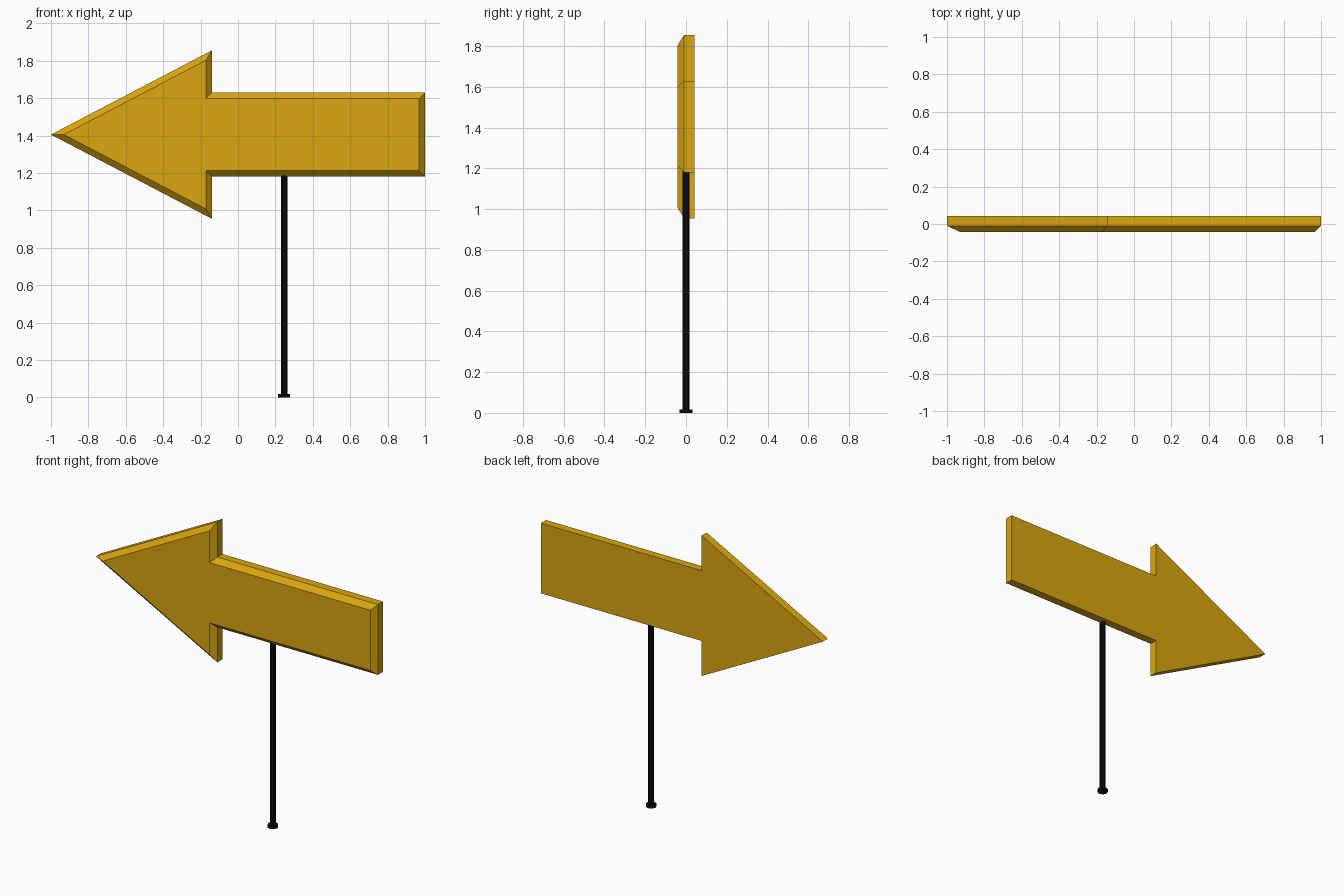
import bpy, bmesh, math
from mathutils import Vector

if "Cube" in bpy.data.objects:
    bpy.data.objects.remove(bpy.data.objects["Cube"])


def material(name, rgb):
    m = bpy.data.materials.new(name)
    m.diffuse_color = (*rgb, 1)
    m.use_nodes = True
    m.node_tree.nodes["Principled BSDF"].inputs["Base Color"].default_value = m.diffuse_color
    return m


gold = material("golden yellow", (0.70, 0.38, 0.005))
black = material("black", (0.004, 0.004, 0.005))


def finish(name, bm, mat):
    bmesh.ops.recalc_face_normals(bm, faces=bm.faces)
    me = bpy.data.meshes.new(name)
    bm.to_mesh(me)
    bm.free()
    me.materials.append(mat)
    ob = bpy.data.objects.new(name, me)
    bpy.context.collection.objects.link(ob)
    return ob


def inset(points, d):
    """Even mitred inset of a counter-clockwise outline."""
    out = []
    for i, p in enumerate(points):
        a = (p - points[i - 1]).normalized()
        b = (points[(i + 1) % len(points)] - p).normalized()
        na, nb = Vector((-a.y, a.x)), Vector((-b.y, b.x))
        out.append(p + (na + nb) * d / (1 + na.dot(nb)))
    return out


# Arrow sign: upper half mirrored to the lower, bevelled on the front only
MID, HALF, BEVEL = 1.405, 0.042, 0.032
upper = [(1, 0.225), (-0.14, 0.225), (-0.14, 0.45)]
outline = upper + [(-1, 0)] + [(x, -z) for x, z in reversed(upper)]
outline = [Vector((x, z + MID)) for x, z in outline]

bm = bmesh.new()
layers = [(outline, HALF), (outline, BEVEL - HALF), (inset(outline, BEVEL), -HALF)]
rings = [[bm.verts.new((p.x, y, p.y)) for p in pts] for pts, y in layers]
n = len(outline)
for r0, r1 in zip(rings, rings[1:]):
    for i in range(n):
        j = (i + 1) % n
        bm.faces.new((r0[i], r0[j], r1[j], r1[i]))
bm.faces.new(rings[0])
bm.faces.new(rings[-1])
finish("arrow_sign", bm, gold)


# Pole and its small foot disc
def cylinder(name, radius, z0, z1, sides=8):
    bm = bmesh.new()
    bmesh.ops.create_cone(bm, cap_ends=True, segments=sides, radius1=radius,
                          radius2=radius, depth=z1 - z0)
    bmesh.ops.translate(bm, verts=bm.verts, vec=(0.247, 0, (z0 + z1) / 2))
    finish(name, bm, black)


cylinder("pole", 0.018, 0.0, 1.19)
cylinder("pole_foot", 0.032, 0.0, 0.017)
